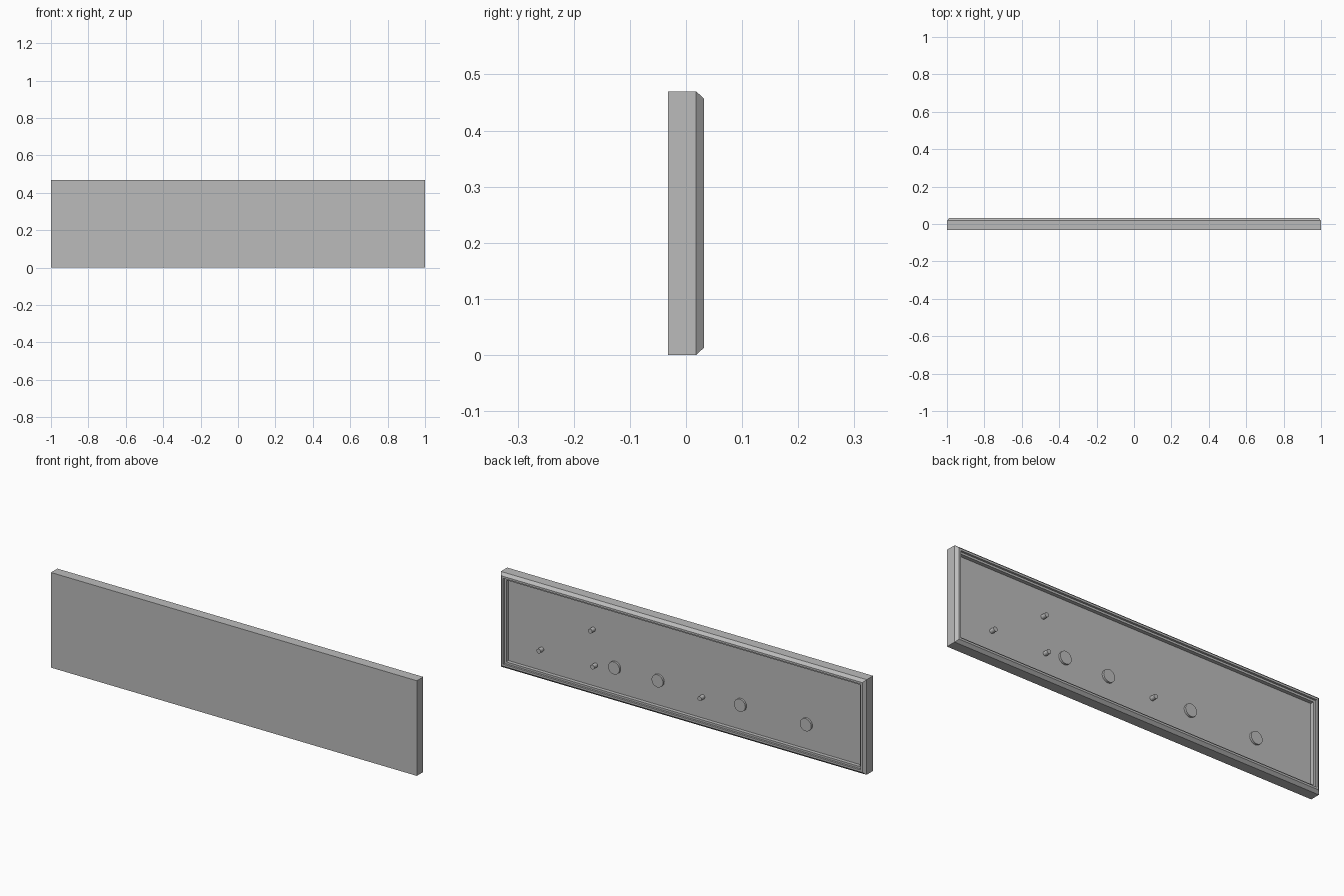
import bpy
import bmesh
from math import radians
from mathutils import Matrix, Vector

cube = bpy.data.objects.get("Cube")
if cube:
    bpy.data.objects.remove(cube, do_unlink=True)

HEIGHT = 0.47
FLOOR = 0.004

grey = bpy.data.materials.new("plain grey")
grey.use_nodes = True
grey.diffuse_color = (0.5, 0.5, 0.5, 1)
grey.node_tree.nodes["Principled BSDF"].inputs["Base Color"].default_value = (0.5, 0.5, 0.5, 1)


def add_object(name, bm):
    bmesh.ops.recalc_face_normals(bm, faces=bm.faces)
    mesh = bpy.data.meshes.new(name)
    bm.to_mesh(mesh)
    bm.free()
    mesh.materials.append(grey)
    obj = bpy.data.objects.new(name, mesh)
    bpy.context.collection.objects.link(obj)
    return obj


def rectangle(bm, inset, y):
    w, lo, hi = 1 - inset, inset, HEIGHT - inset
    return [bm.verts.new(p) for p in ((-w, y, lo), (w, y, lo), (w, y, hi), (-w, y, hi))]


def cover_panel():
    # Front plate, sides, chamfer, rim, ledge and recessed floor as (inset, y)
    profile = [(0, -0.032), (0, 0.018), (0.013, 0.032), (0.023, 0.032),
               (0.023, 0.022), (0.033, 0.022), (0.033, FLOOR)]
    bm = bmesh.new()
    loops = [rectangle(bm, inset, y) for inset, y in profile]
    for a, b in zip(loops, loops[1:]):
        for i in range(4):
            j = (i + 1) % 4
            bm.faces.new((a[i], a[j], b[j], b[i]))
    bm.faces.new(loops[0])
    bm.faces.new(loops[-1])
    add_object("cover_panel", bm)


def post(name, x, z, radius, length):
    # Round post standing on the recessed floor, pointing backward
    sink = 0.002
    bm = bmesh.new()
    centre = Vector((x, FLOOR + (length - sink) / 2, z))
    bmesh.ops.create_cone(bm, cap_ends=True, segments=32, radius1=radius, radius2=radius,
                          depth=length + sink,
                          matrix=Matrix.Translation(centre) @ Matrix.Rotation(radians(90), 4, "X"))
    obj = add_object(name, bm)
    bpy.ops.object.select_all(action="DESELECT")
    obj.select_set(True)
    bpy.context.view_layer.objects.active = obj
    bpy.ops.object.shade_smooth_by_angle(angle=radians(30))


cover_panel()

# Row of wide flat bosses
for n, x in enumerate((0.385, 0.147, -0.303, -0.663), 1):
    post(f"round_boss_{n}", x, 0.155, 0.031, 0.01)

# Slim locating pins
for n, (x, z) in enumerate(((0.503, 0.312), (0.785, 0.138), (0.491, 0.138), (-0.095, 0.138)), 1):
    post(f"locating_pin_{n}", x, z, 0.011, 0.026)
